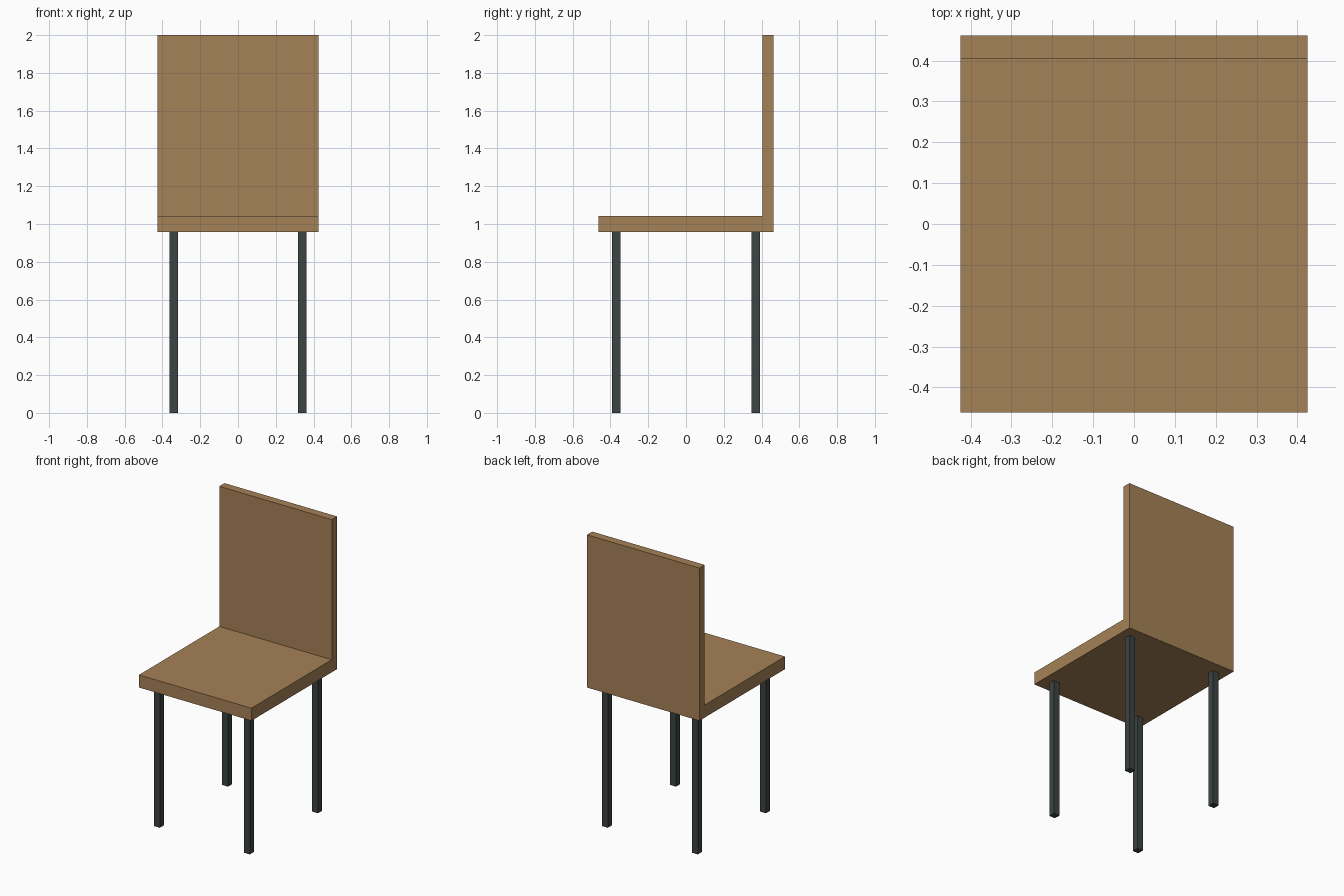
import bpy
import bmesh

cube = bpy.data.objects.get("Cube")
if cube:
    bpy.data.objects.remove(cube, do_unlink=True)


def make_material(name, rgb):
    mat = bpy.data.materials.new(name)
    mat.use_nodes = True
    color = (*rgb, 1.0)
    mat.diffuse_color = color
    mat.node_tree.nodes["Principled BSDF"].inputs["Base Color"].default_value = color
    return mat


def extrude_profile(name, profile, direction, mat):
    """Extrude a closed flat outline along a direction into a solid."""
    bm = bmesh.new()
    face = bm.faces.new([bm.verts.new(p) for p in profile])
    result = bmesh.ops.extrude_face_region(bm, geom=[face], use_keep_orig=True)
    moved = [v for v in result["geom"] if isinstance(v, bmesh.types.BMVert)]
    bmesh.ops.translate(bm, verts=moved, vec=direction)
    bmesh.ops.recalc_face_normals(bm, faces=bm.faces)
    mesh = bpy.data.meshes.new(name)
    bm.to_mesh(mesh)
    bm.free()
    mesh.materials.append(mat)
    obj = bpy.data.objects.new(name, mesh)
    bpy.context.collection.objects.link(obj)
    return obj


wood = make_material("tan wood", (0.376, 0.220, 0.093))
metal = make_material("dark grey metal", (0.045, 0.058, 0.054))

half_width, half_depth = 0.425, 0.462
seat_bottom, seat_top, height = 0.957, 1.043, 2.0
back_front = 0.405

# Seat and backrest: one L-shaped board
outline = [
    (-half_depth, seat_bottom), (half_depth, seat_bottom),
    (half_depth, height), (back_front, height),
    (back_front, seat_top), (-half_depth, seat_top),
]
extrude_profile("seat_and_backrest", [(-half_width, y, z) for y, z in outline],
                (2 * half_width, 0, 0), wood)

# Four square legs
leg_x, leg_y, r = 0.34, 0.368, 0.0225
for end, sy in (("front", -1), ("back", 1)):
    for side, sx in (("right", -1), ("left", 1)):
        x, y = sx * leg_x, sy * leg_y
        square = [(x - r, y - r, 0), (x + r, y - r, 0),
                  (x + r, y + r, 0), (x - r, y + r, 0)]
        extrude_profile(f"{end}_{side}_leg", square, (0, 0, seat_bottom), metal)
